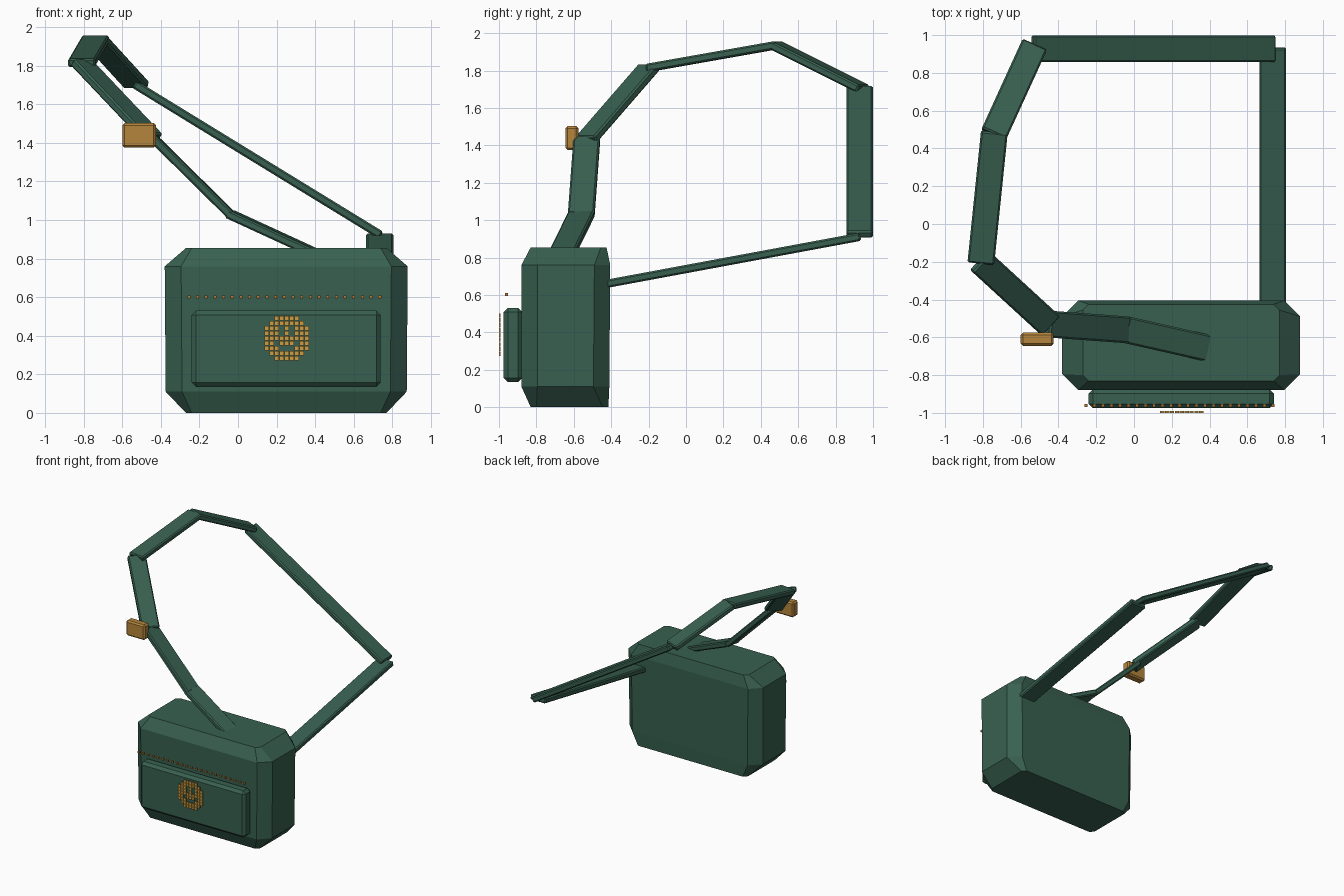
import bpy, bmesh
from mathutils import Matrix, Vector

if "Cube" in bpy.data.objects:
    bpy.data.objects.remove(bpy.data.objects["Cube"])


def material(name, rgb):
    m = bpy.data.materials.new(name)
    m.diffuse_color = (*rgb, 1)
    m.use_nodes = True
    m.node_tree.nodes["Principled BSDF"].inputs["Base Color"].default_value = m.diffuse_color
    return m


GREEN = material("dark_green", (0.040, 0.118, 0.082))
BRASS = material("brass", (0.46, 0.235, 0.045))
GOLD = material("gold", (0.60, 0.34, 0.055))
THREAD = material("orange_thread", (0.46, 0.19, 0.03))


def finish(bm, name, mat, bevel=0):
    bmesh.ops.recalc_face_normals(bm, faces=bm.faces[:])
    mesh = bpy.data.meshes.new(name)
    bm.to_mesh(mesh)
    bm.free()
    mesh.materials.append(mat)
    ob = bpy.data.objects.new(name, mesh)
    bpy.context.collection.objects.link(ob)
    if bevel:
        mod = ob.modifiers.new("edge_bevel", "BEVEL")
        mod.width = bevel
        mod.segments = 1
    return ob


def add_box(bm, lo, hi):
    lo, hi = Vector(lo), Vector(hi)
    mat = Matrix.Translation((lo + hi) / 2) @ Matrix.Diagonal((*(hi - lo), 1))
    bmesh.ops.create_cube(bm, size=1, matrix=mat)


def box(name, lo, hi, mat, bevel=0):
    bm = bmesh.new()
    add_box(bm, lo, hi)
    return finish(bm, name, mat, bevel)


def octagon(x0, x1, y0, y1, c):
    return [(x0 + c, y0), (x1 - c, y0), (x1, y0 + c), (x1, y1 - c),
            (x1 - c, y1), (x0 + c, y1), (x0, y1 - c), (x0, y0 + c)]


# Bag body: stacked octagonal rings, drawn in at top and bottom
bm = bmesh.new()
rings = []
for z, outline in [(0, (-0.27, 0.77, -0.83, -0.415, 0.03)),
                   (0.11, (-0.375, 0.875, -0.88, -0.41, 0.085)),
                   (0.76, (-0.38, 0.88, -0.88, -0.405, 0.085)),
                   (0.855, (-0.27, 0.77, -0.83, -0.425, 0.03))]:
    rings.append([bm.verts.new((x, y, z)) for x, y in octagon(*outline)])
for low, high in zip(rings, rings[1:]):
    for i in range(8):
        j = (i + 1) % 8
        bm.faces.new((low[i], low[j], high[j], high[i]))
bm.faces.new(rings[0])
bm.faces.new(rings[-1])
finish(bm, "bag_body", GREEN)

# Front pocket
box("front_pocket", (-0.24, -0.975, 0.135), (0.74, -0.875, 0.53), GREEN, 0.022)

# Row of stitches above the pocket
bm = bmesh.new()
s = 0.008
for i in range(23):
    x = -0.255 + i * 0.99 / 22
    add_box(bm, (x - s, -0.961 - s, 0.602 - s), (x + s, -0.961 + s, 0.602 + s))
finish(bm, "stitches", THREAD)

# Smiling badge made of small square tiles
rows = ["..#####..",
        ".#######.",
        "###.#.###",
        "###.#.###",
        "#########",
        "##.###.##",
        "###...###",
        ".#######.",
        "..#####.."]
bm = bmesh.new()
pitch, half = 0.0258, 0.0112
for r, row in enumerate(rows):
    for c, tile in enumerate(row):
        if tile == "#":
            x, z = 0.253 + (c - 4) * pitch, 0.387 - (r - 4) * pitch
            add_box(bm, (x - half, -1.0, z - half), (x + half, -0.991, z + half))
finish(bm, "smile_badge", GOLD)

# Shoulder strap: flat straight sections with a level width direction
path = [(0.46, -0.673, 0.80), (-0.04, -0.56, 1.03), (-0.45, -0.53, 1.435),
        (-0.81, -0.20, 1.815), (-0.74, 0.48, 1.935), (-0.53, 0.94, 1.705)]
sections = list(zip(path, path[1:]))
sections += [((-0.53, 0.928, 1.70), (0.735, 0.928, 0.925)),
             ((0.735, 0.925, 0.91), (0.735, -0.45, 0.655))]
for n, (a, b) in enumerate(sections, 1):
    a, b = Vector(a), Vector(b)
    along = (b - a).normalized()
    across = along.cross(Vector((0, 0, 1))).normalized()
    normal = across.cross(along)
    rot = Matrix((along, across, normal)).transposed().to_4x4()
    size = Matrix.Diagonal(((b - a).length + 0.016, 0.142, 0.044, 1))
    bm = bmesh.new()
    bmesh.ops.create_cube(bm, size=1, matrix=Matrix.Translation((a + b) / 2) @ rot @ size)
    finish(bm, f"strap_section_{n}", GREEN, 0.009)

# Strap buckle
box("strap_buckle", (-0.60, -0.645, 1.375), (-0.425, -0.575, 1.503), BRASS, 0.012)
